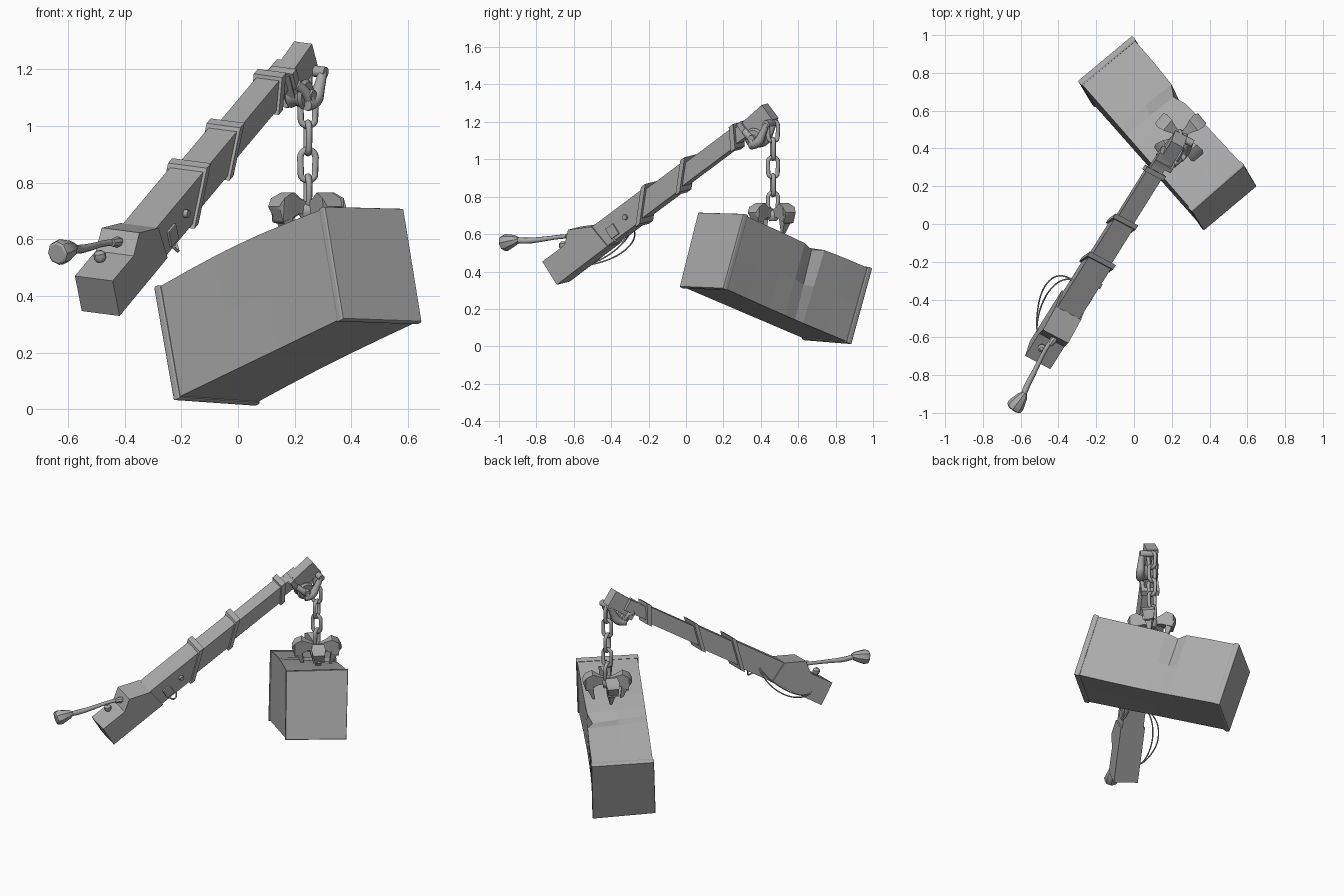
import bpy, bmesh, math
from mathutils import Vector as V

if "Cube" in bpy.data.objects:
    bpy.data.objects.remove(bpy.data.objects["Cube"])

steel = bpy.data.materials.new("grey_steel")
steel.diffuse_color = (0.4, 0.4, 0.4, 1)
steel.use_nodes = True
steel.node_tree.nodes["Principled BSDF"].inputs["Base Color"].default_value = steel.diffuse_color

# Boom frame: origin at the foot, D along the boom, R to its right, U upwards
B = V((-0.497, -0.694, 0.399))
D = V((0.448, 0.716, 0.535)).normalized()
R = V((0.865, -0.484, -0.13))
R = (R - D * R.dot(D)).normalized()
U = R.cross(D)


def P(s, r, u):
    return B + D * s + R * r + U * u


def finish(ob, smooth):
    ob.data.materials.clear()
    ob.data.materials.append(steel)
    bpy.ops.object.select_all(action='DESELECT')
    ob.select_set(True)
    bpy.context.view_layer.objects.active = ob
    if smooth:
        bpy.ops.object.shade_smooth_by_angle(angle=math.radians(smooth))
    return ob


def loft(name, rings, smooth=0, bevel=0, caps=True, loop=False):
    """Skin a list of equal point rings."""
    bm = bmesh.new()
    vs = [[bm.verts.new(p) for p in ring] for ring in rings]
    n = len(vs[0])
    pairs = list(zip(vs, vs[1:])) + ([(vs[-1], vs[0])] if loop else [])
    for a, b in pairs:
        for i in range(n):
            bm.faces.new((a[i], a[(i + 1) % n], b[(i + 1) % n], b[i]))
    if caps and not loop:
        bm.faces.new(vs[0])
        bm.faces.new(vs[-1])
    if bevel:
        bmesh.ops.bevel(bm, geom=bm.edges[:], offset=bevel, segments=2, affect='EDGES', profile=0.5)
    bmesh.ops.recalc_face_normals(bm, faces=bm.faces)
    me = bpy.data.meshes.new(name)
    bm.to_mesh(me)
    bm.free()
    ob = bpy.data.objects.new(name, me)
    bpy.context.collection.objects.link(ob)
    return finish(ob, smooth)


def tube(name, pts, radius, cyclic=False, radii=None, nurbs=True):
    """Round bar along a path."""
    cu = bpy.data.curves.new(name, 'CURVE')
    cu.dimensions = '3D'
    cu.bevel_depth = radius
    cu.bevel_resolution = 2
    cu.resolution_u = 6
    sp = cu.splines.new('NURBS' if nurbs else 'POLY')
    sp.points.add(len(pts) - 1)
    for i, (q, p) in enumerate(zip(sp.points, pts)):
        q.co = (*p, 1)
        q.radius = radii[i] if radii else 1
    sp.use_cyclic_u = cyclic
    if nurbs:
        sp.order_u = 3
        sp.use_endpoint_u = not cyclic
    cu.use_fill_caps = True
    ob = bpy.data.objects.new(name, cu)
    bpy.context.collection.objects.link(ob)
    finish(ob, 0)
    bpy.ops.object.convert(target='MESH')
    return finish(bpy.context.object, 50)


def turned(name, start, end, profile, sides=12, smooth=40):
    """Turned solid; profile holds (fraction along axis, radius)."""
    start, end = V(start), V(end)
    q = (end - start).to_track_quat('Z', 'Y')
    return loft(name, [[start.lerp(end, t) + q @ V((r * math.cos(a), r * math.sin(a), 0))
                        for a in (2 * math.pi * i / sides for i in range(sides))]
                       for t, r in profile], smooth)


def square(s, h, shear=0.0, w=None):
    w = h if w is None else w
    return [P(s + shear * b * h, a * w, b * h) for a, b in ((-1, -1), (1, -1), (1, 1), (-1, 1))]


# Foot block with a raised hump
side = ((0, -.073), (0, .075), (.165, .075), (.232, .13), (.36, .068), (.38, -.07))
loft("boom_foot", [[P(s, r, u) for s, u in side] for r in (-.076, .076)])

# Telescoping boom: start, end, half size, collar slant
for i, (s0, s1, h, k) in enumerate(((.3, .68, .067, 1), (.6, .97, .057, 1), (.9, 1.35, .046, .6))):
    loft(f"boom_section_{i + 1}", [square(s0, h), square(s1, h, k)])
    g = h + .011
    loft(f"boom_collar_{i + 1}", [square(s1 - .018, h - .004, k), square(s1 - .018, g, k),
                                  square(s1 + .014, g, k), square(s1 + .014, h - .012, k)], loop=True)
loft("boom_neck", [square(1.3, .036), square(1.5, .036)])

# Head box, tilted a little steeper than the boom
D2 = V((.426, .674, .605)).normalized()
U2 = R.cross(D2).normalized()
tip = V((.24, .45, 1.255))


def head_ring(t, w, h):
    return [tip - D2 * t + R * a * w + U2 * b * h for a, b in ((-1, -1), (1, -1), (1, 1), (-1, 1))]


loft("boom_head", [head_ring(.19, .036, .05), head_ring(0, .036, .05)])
loft("head_strap", [head_ring(.185, .03, .044), head_ring(.185, .05, .058),
                    head_ring(.155, .05, .058), head_ring(.155, .03, .044)], loop=True)

# Pulley, its pins and the cheek arms that carry the chain
hub = V((.215, .375, 1.115))
turned("pulley", hub - R * .035, hub + R * .035,
       ((0, .045), (.15, .055), (.4, .045), (.6, .045), (.85, .055), (1, .045)), 16)
hook = V((.262, .452, 1.195))
turned("pulley_pin", hub - R * .06, hub + R * .06, ((0, .02), (1, .02)))
turned("chain_pin", hook - R * .055, hook + R * .055, ((0, .02), (1, .02)))
for sgn, label in ((-1, "left"), (1, "right")):
    o = R * sgn * .043
    tube(f"cheek_arm_{label}", [hub + o - V((.01, .01, .035)), hub + o + V((.02, .03, -.03)),
                                hub + o + V((.035, .055, .03)), hook + o], .02, radii=[1.1, 1.4, 1, .8])
    tube(f"cheek_brace_{label}", [tip - D2 * .17 + o, hub + o, hub + o + V((.01, .01, -.04))], .02)

# Chain of alternating links
cx, cy = .247, .465
for i, z in enumerate((1.15, 1.055, .958, .862, .768)):
    ax = V((1, .15, 0)) if i % 2 else V((-.15, 1, 0))
    pts = []
    for j in range(16):
        a = 2 * math.pi * j / 16
        c, s = math.cos(a), math.sin(a)
        pts.append(V((cx, cy, z)) + ax * .027 * c + V((0, 0, .027 * s + math.copysign(.027, s + 1e-6))))
    tube(f"chain_link_{i + 1}", pts, .0115, True, nurbs=False)

# Grab: hub and four claws (reach, height, half width)
turned("grab_hub", (cx, cy, .67), (cx, cy, .735), ((0, .02), (.3, .035), (.7, .035), (1, .018)), 10)
claw = ((.01, .73, .69, .014), (.05, .745, .69, .02), (.09, .765, .675, .036), (.13, .745, .66, .042))
for k, deg in enumerate((40, 140, 215, 310)):
    a = math.radians(deg)
    out, tan = V((math.cos(a), math.sin(a), 0)), V((-math.sin(a), math.cos(a), 0))
    c = V((cx, cy, 0))
    rings = [[c + out * r + tan * w * m + V((0, 0, z))
              for m, z in ((-1, hi), (1, hi), (.8, lo), (-.8, lo))] for r, hi, lo, w in claw]
    rings.append([c + out * r + tan * m * .034 + V((0, 0, z))
                  for m, r, z in ((-1, .148, .715), (1, .148, .715), (.6, .115, .655), (-.6, .115, .655))])
    loft(f"claw_{k + 1}", rings, 35)
    top = [c + out * r + tan * m + V((0, 0, z)) for m, r, z in
           ((-.034, .145, .71), (.034, .145, .71), (.03, .085, .685), (-.03, .085, .685))]
    point = [c + out * r + tan * m + V((0, 0, .59)) for m, r in
             ((-.006, .085), (.006, .085), (.006, .075), (-.006, .075))]
    loft(f"claw_point_{k + 1}", [top, point], 35)

# Crate: near and far end corners, running top left, top right, bottom right, bottom left
near = [V(p) for p in ((.305, .065, .717), (.585, .31, .71), (.65, .20, .308), (.37, -.035, .318))]
far = [V(p) for p in ((-.298, .757, .43), (-.01, .997, .417), (.058, .885, .01), (-.228, .64, .03))]


def crate_ring(t, size, bulge=0.0, dent=0.0):
    c = [a.lerp(b, t) for a, b in zip(near, far)]
    mid = sum(c, V()) / 4
    c = [mid + (p - mid) * size for p in c]
    wide, up = (c[1] - c[0]).normalized(), (c[0] - c[3]).normalized()
    c[0] += up * bulge
    c[1] -= wide * dent + up * dent * .5
    c[2] -= wide * bulge
    ring = []
    for i in range(4):
        ring += [c[i], (c[i] + c[(i + 1) % 4]) / 2]
    return ring


loft("crate_body", [crate_ring(t, .97, .018 * math.sin(math.pi * t), d) for t, d in
                    ((.02, 0), (.2, .005), (.38, .01), (.5, .015), (.58, .04), (.64, .005), (.8, 0), (.98, 0))])
for label, t0, t1 in (("near", 0, .035), ("far", .965, 1)):
    loft(f"crate_rim_{label}", [crate_ring(t0, .985), crate_ring(t0 + .008, 1.0),
                                crate_ring(t1 - .008, 1.0), crate_ring(t1, .985)])

# Control lever with its grip and a small ball switch
tube("lever_rod", [(-.425, -.60, .59), (-.47, -.66, .588), (-.52, -.77, .572),
                   (-.57, -.86, .562), (-.59, -.92, .568)], .013, radii=[1, .8, 1, 1.3, 1.1])
turned("lever_grip", (-.577, -.895, .572), (-.64, -.98, .55),
       ((0, .014), (.2, .028), (.75, .046), (.95, .042), (1, .034)), 8, 30)
turned("lever_joint", (-.415, -.60, .592), (-.445, -.64, .588), ((0, .014), (.4, .02), (1, .014)), 8)
turned("ball_switch", (-.485, -.655, .52), (-.49, -.66, .56),
       ((0, .012), (.3, .022), (.7, .022), (1, .01)), 8)

# Side panel, button and loose cables
loft("side_panel", [[P(.45 + a * .028, r, b * .032 - .02) for a, b in ((-1, -1), (1, -1), (1, 1), (-1, 1))]
                    for r in (.06, .076)], bevel=.003)
turned("side_button", P(.56, .06, 0), P(.56, .082, 0), ((0, .016), (1, .014)), 10)
tube("panel_cable", [P(.43, .07, -.05), P(.44, .085, -.085), P(.48, .06, -.1), P(.5, .04, -.06)], .005)
for k, d in enumerate((0, .03)):
    tube(f"cable_{k + 1}", [P(.5, -.06, -.02), P(.47, -.11 - d, -.05 - d), P(.3, -.14 - d, -.08 - d),
                            P(.12, -.10, -.06), P(.1, -.07, -.02)], .004)
